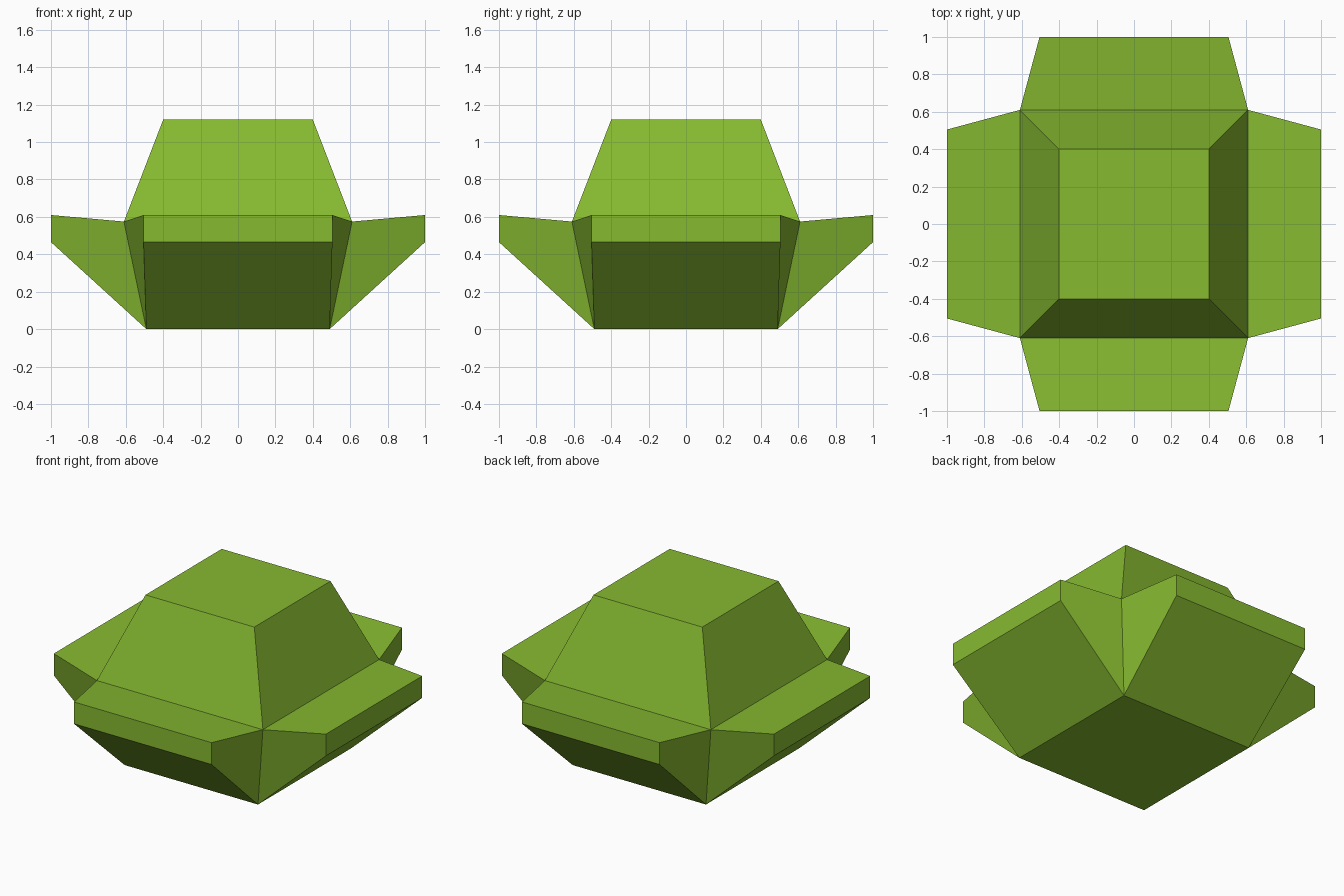
import bpy, bmesh
from mathutils import Matrix, Vector
from math import pi

if "Cube" in bpy.data.objects:
    bpy.data.objects.remove(bpy.data.objects["Cube"])

green = bpy.data.materials.new("leaf green")
green.diffuse_color = (0.24, 0.49, 0.03, 1)
green.use_nodes = True
green.node_tree.nodes["Principled BSDF"].inputs["Base Color"].default_value = green.diffuse_color

bm = bmesh.new()

# Square rings: base, waist and top
def ring(half, z):
    return [bm.verts.new((sx * half, sy * half, z))
            for sx, sy in ((-1, -1), (1, -1), (1, 1), (-1, 1))]

base, waist, top = ring(0.49, 0), ring(0.61, 0.575), ring(0.40, 1.12)
bm.faces.new(base[::-1])
bm.faces.new(top)

for i in range(4):
    j = (i + 1) % 4
    # Sloping upper wall
    bm.faces.new((waist[i], waist[j], top[j], top[i]))
    # Flared leaf growing out of the lower wall
    turn = Matrix.Rotation(i * pi / 2, 3, 'Z')
    tip = [bm.verts.new(turn @ Vector(p)) for p in
           ((-0.505, -1, 0.465), (0.505, -1, 0.465), (0.505, -1, 0.61), (-0.505, -1, 0.61))]
    root = [base[i], base[j], waist[j], waist[i]]
    bm.faces.new(tip)
    for k in range(4):
        n = (k + 1) % 4
        bm.faces.new((root[k], root[n], tip[n], tip[k]))

bmesh.ops.recalc_face_normals(bm, faces=bm.faces)
mesh = bpy.data.meshes.new("leafy_bud")
bm.to_mesh(mesh)
bm.free()
mesh.materials.append(green)
bpy.context.collection.objects.link(bpy.data.objects.new("leafy_bud", mesh))
